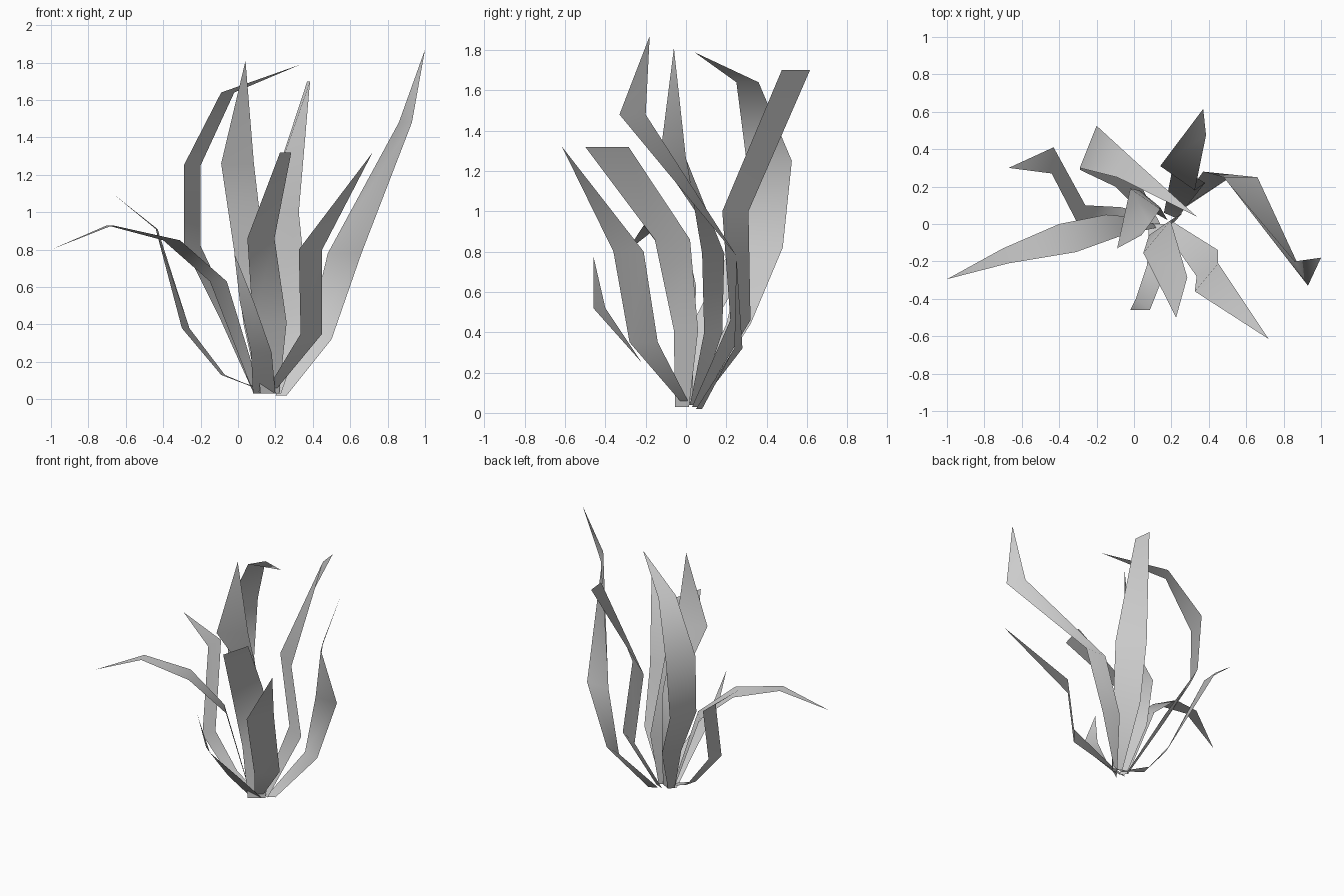
import bpy
import bmesh


def blade(name, ribs, tip):
    """Leaf ribbon: each rib is a corner (x, y, z) plus a level span (dx, dy); it ends in a point."""
    bm = bmesh.new()
    pairs = [(bm.verts.new((x, y, z)), bm.verts.new((x + dx, y + dy, z)))
             for x, y, z, dx, dy in ribs]
    for (a, b), (c, d) in zip(pairs, pairs[1:]):
        bm.faces.new((a, b, d, c))
    if tip:
        bm.faces.new((*pairs[-1], bm.verts.new(tip)))
    for f in bm.faces:
        f.smooth = True
    mesh = bpy.data.meshes.new(name)
    bm.to_mesh(mesh)
    bm.free()
    obj = bpy.data.objects.new(name, mesh)
    bpy.context.collection.objects.link(obj)
    return obj


# tall blades
blade("tall_right_blade", [
    (.20, .05, .02, .06, .03), (.37, .28, .32, .13, -.04),
    (.48, .25, .78, .18, 0), (.86, -.20, 1.48, .07, -.13)], (1.0, -.18, 1.87))
blade("tall_middle_blade", [
    (.11, .06, .04, .07, -.04), (.03, .18, .40, .11, -.09),
    (-.02, .19, .79, .16, -.11), (-.09, -.13, 1.26, .175, .13)], (.04, -.06, 1.81))
blade("tall_back_blade", [
    (.16, .06, .03, .07, -.03), (.21, .32, .46, .17, -.10),
    (.14, .31, 1.0, .185, -.13), (.37, .615, 1.70, .015, -.14)], None)
blade("curling_back_blade", [
    (.08, .02, .04, .03, .04), (-.10, .20, .44, .08, .12),
    (-.29, .29, .82, .09, .19), (-.29, .30, 1.25, .09, .225),
    (-.09, .25, 1.64, .07, .11)], (.335, .04, 1.79))

# front blades
front = blade("front_broad_blade", [
    (.12, -.055, .03, .10, .07), (.08, -.06, .41, .18, .12),
    (.05, -.155, .86, .145, .175), (.225, -.50, 1.32, .06, .215)], None)
blade("front_right_blade", [
    (.16, -.03, .06, .05, .04), (.335, -.28, .35, .115, .14),
    (.325, -.36, .80, .125, .15)], (.72, -.615, 1.32))
blade("front_short_blade", [
    (.08, 0, .03, .12, 0), (.07, -.22, .25, .11, 0),
    (.01, -.40, .52, .075, -.06)], (-.02, -.46, .78))

# drooping left blades
blade("arching_left_blade", [
    (.08, .03, .04, .04, -.05), (-.15, .05, .63, .09, -.11),
    (-.40, 0, .85, .09, -.15), (-.70, -.13, .93, .03, -.08)], (-1.0, -.295, .80))
blade("low_left_blade", [
    (.12, .04, .05, .02, -.04), (-.07, .09, .13, -.02, -.08),
    (-.26, .10, .38, -.04, -.10), (-.43, .41, .91, -.01, -.14)], (-.67, .30, 1.10))
